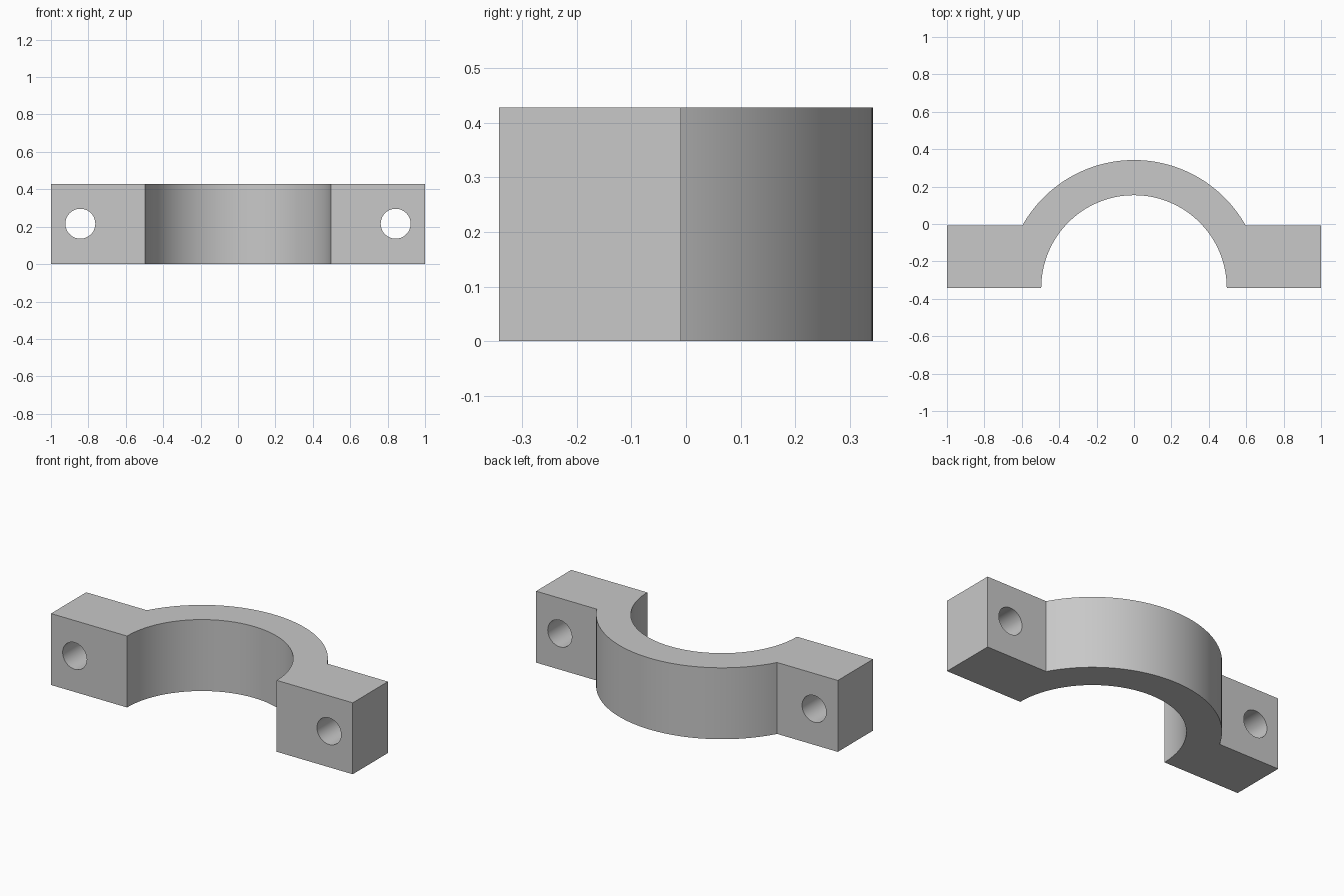
import bpy, bmesh
from math import pi, sin, cos, asin, radians

cube = bpy.data.objects.get("Cube")
if cube:
    bpy.data.objects.remove(cube, do_unlink=True)

HEIGHT = 0.428
FRONT = -0.342          # mating face, also the arc centre
FLANGE = 0.333          # flange thickness
INNER, OUTER = 0.496, 0.684
HOLE_X, HOLE_R = 0.843, 0.08
SEGMENTS = 64

grey = bpy.data.materials.new("plain grey")
colour = (0.58, 0.58, 0.58, 1)
grey.diffuse_color = colour
grey.use_nodes = True
grey.node_tree.nodes["Principled BSDF"].inputs["Base Color"].default_value = colour


def arc(radius, start, end):
    angles = [start + (end - start) * i / SEGMENTS for i in range(SEGMENTS + 1)]
    return [(radius * cos(a), FRONT + radius * sin(a)) for a in angles]


# Clamp outline: outer arc, left and right flanges, inner arc
meet = asin(FLANGE / OUTER)
back = FRONT + FLANGE
outline = [(1, FRONT), (1, back)]
outline += arc(OUTER, meet, pi - meet)
outline += [(-1, back), (-1, FRONT)]
outline += arc(INNER, pi, 0)

bm = bmesh.new()
face = bm.faces.new([bm.verts.new((x, y, 0)) for x, y in outline])
result = bmesh.ops.extrude_face_region(bm, geom=[face])
top = [v for v in result["geom"] if isinstance(v, bmesh.types.BMVert)]
bmesh.ops.translate(bm, verts=top, vec=(0, 0, HEIGHT))
bmesh.ops.recalc_face_normals(bm, faces=bm.faces)
mesh = bpy.data.meshes.new("clamp_half")
bm.to_mesh(mesh)
bm.free()
mesh.materials.append(grey)
clamp = bpy.data.objects.new("clamp_half", mesh)
bpy.context.collection.objects.link(clamp)

# Bolt holes through both flanges
for side in (-1, 1):
    bpy.ops.mesh.primitive_cylinder_add(
        vertices=48, radius=HOLE_R, depth=1,
        location=(side * HOLE_X, FRONT + FLANGE / 2, HEIGHT / 2 + 0.002),
        rotation=(pi / 2, 0, 0))
    cutter = bpy.context.object
    cutter.name = "bolt_hole_cutter"
    cutter.hide_render = True
    cutter.data.materials.append(grey)
    bpy.ops.object.select_all(action="DESELECT")
    clamp.select_set(True)
    bpy.context.view_layer.objects.active = clamp
    mod = clamp.modifiers.new("bolt_hole", "BOOLEAN")
    mod.operation = "DIFFERENCE"
    mod.solver = "EXACT"
    mod.object = cutter
    bpy.ops.object.modifier_apply(modifier=mod.name)
    bpy.data.objects.remove(cutter, do_unlink=True)

bpy.ops.object.shade_smooth_by_angle(angle=radians(25))
